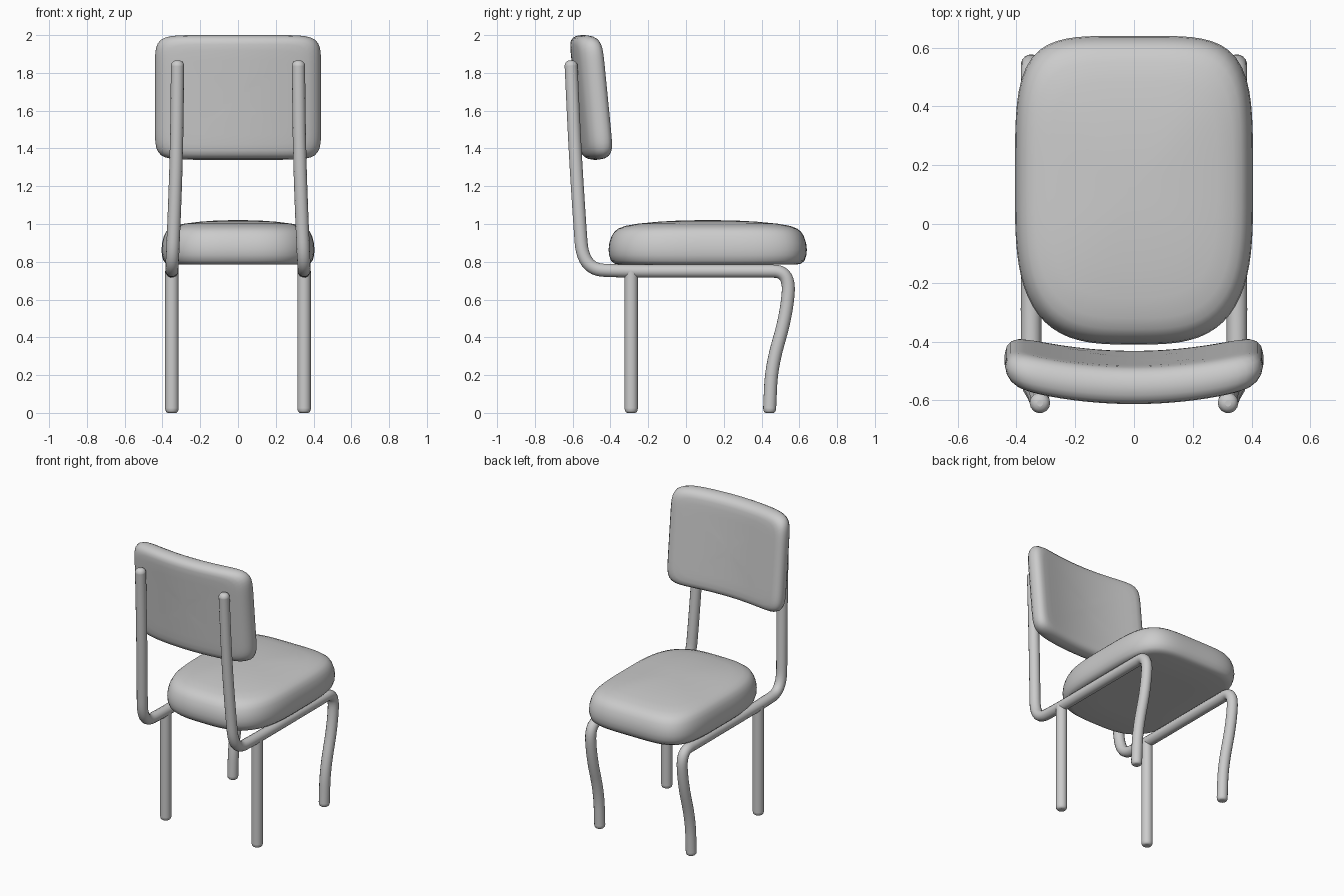
import bpy, bmesh, math

if "Cube" in bpy.data.objects:
    bpy.data.objects.remove(bpy.data.objects["Cube"])


def cushion(name, outline, rings, place, count=96):
    """Stack scaled copies of an outline; first and last rings close to a point."""
    bm = bmesh.new()
    loops = []
    for scale, h in rings:
        loops.append([bm.verts.new(place(u * scale, v * scale, h)) for u, v in
                      (outline(2 * math.pi * i / count) for i in range(count))])
    for a, b in zip(loops, loops[1:]):
        for i in range(count):
            j = (i + 1) % count
            bm.faces.new((a[i], a[j], b[j], b[i]))
    for loop, h in ((loops[0], rings[0][1]), (loops[-1], rings[-1][1])):
        tip = bm.verts.new(place(0, 0, h))
        for i in range(count):
            bm.faces.new((loop[i], loop[(i + 1) % count], tip))
    bmesh.ops.recalc_face_normals(bm, faces=bm.faces)
    for f in bm.faces:
        f.smooth = True
    mesh = bpy.data.meshes.new(name)
    bm.to_mesh(mesh)
    bm.free()
    obj = bpy.data.objects.new(name, mesh)
    bpy.context.collection.objects.link(obj)
    return obj


def superellipse(angle, half_u, half_v, n):
    c, s = math.cos(angle), math.sin(angle)
    r = (abs(c) ** n + abs(s) ** n) ** (-1 / n)
    return half_u * r * c, half_v * r * s


def tube(name, points, radius):
    """Smooth tube through (x, y, z, relative radius) control points."""
    curve = bpy.data.curves.new(name, 'CURVE')
    curve.dimensions = '3D'
    curve.bevel_depth = radius
    curve.bevel_resolution = 5
    curve.use_fill_caps = True
    spline = curve.splines.new('NURBS')
    spline.points.add(len(points) - 1)
    for p, (x, y, z, r) in zip(spline.points, points):
        p.co = (x, y, z, 1)
        p.radius = r
    spline.order_u = 3
    spline.use_endpoint_u = True
    spline.resolution_u = 10
    obj = bpy.data.objects.new(name, curve)
    bpy.context.collection.objects.link(obj)
    bpy.ops.object.select_all(action='DESELECT')
    obj.select_set(True)
    bpy.context.view_layer.objects.active = obj
    bpy.ops.object.convert(target='MESH')
    bpy.ops.object.shade_smooth_by_angle(angle=math.radians(50))


# Seat: squarer at the front, rounder at the rear, flat below and domed above
def seat_outline(a):
    return superellipse(a, 0.405, 0.525, 4.5 if math.sin(a) > 0 else 3.2)


seat_rings = [(0.5, 0.785), (0.89, 0.785), (0.94, 0.79), (0.975, 0.805), (0.995, 0.835),
              (1.0, 0.865), (0.992, 0.9), (0.97, 0.935), (0.94, 0.96), (0.9, 0.976),
              (0.83, 0.99), (0.7, 1.002), (0.5, 1.012), (0.3, 1.018), (0.12, 1.02)]
cushion("seat", seat_outline, seat_rings, lambda u, v, h: (u, v + 0.115, h))


# Backrest: padded rectangle, leaning back and wrapped towards the sitter
def place_backrest(u, v, h):
    return u, -0.522 - 0.098 * v + 0.05 * (u / 0.4) ** 2 + h, 1.67 + v


half = [(0.2, 0.065), (0.4, 0.065), (0.6, 0.065), (0.75, 0.065), (0.85, 0.063), (0.91, 0.058),
        (0.955, 0.046), (0.985, 0.028), (1.0, 0.0)]
back_rings = [(s, -t) for s, t in half] + [(s, t) for s, t in reversed(half[:-1])]
cushion("backrest", lambda a: superellipse(a, 0.44, 0.33, 9), back_rings, place_backrest, 128)

# Tubular frame: one bent tube per side plus a straight rear leg
for label, side in (("left", -1), ("right", 1)):
    frame = [(0.32, -0.61, 1.866, 0.3), (0.32, -0.61, 1.862, 0.7), (0.32, -0.609, 1.845, 1),
             (0.32, -0.608, 1.83, 1), (0.325, -0.588, 1.4, 1), (0.337, -0.566, 1.05, 1),
             (0.35, -0.545, 0.76, 1), (0.35, -0.33, 0.75, 1), (0.35, 0.0, 0.75, 1),
             (0.35, 0.38, 0.75, 1), (0.35, 0.55, 0.75, 1), (0.35, 0.532, 0.52, 1),
             (0.35, 0.453, 0.25, 1), (0.35, 0.443, 0.03, 1), (0.35, 0.443, 0.02, 1),
             (0.35, 0.443, 0.003, 0.85), (0.35, 0.443, 0.0, 0.6)]
    tube(f"{label}_frame_and_front_leg", [(x * side, y, z, r) for x, y, z, r in frame], 0.035)
    leg = [(0.75, 1), (0.4, 1), (0.03, 1), (0.02, 1), (0.003, 0.85), (0.0, 0.6)]
    tube(f"{label}_rear_leg", [(0.35 * side, -0.29, z, r) for z, r in leg], 0.036)
